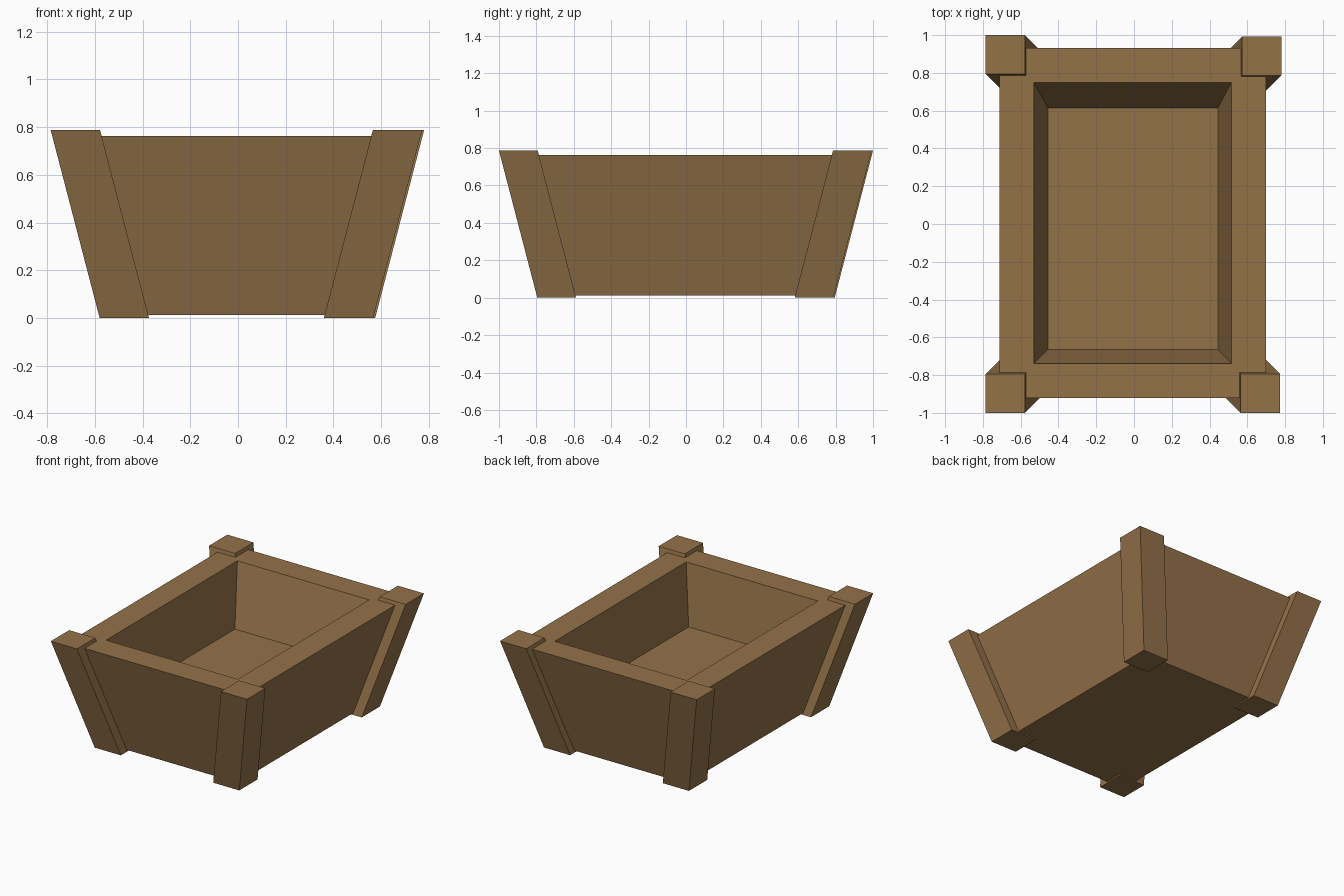
import bpy, bmesh

if "Cube" in bpy.data.objects:
    bpy.data.objects.remove(bpy.data.objects["Cube"])

wood = bpy.data.materials.new("brown wood")
wood.diffuse_color = (0.295, 0.168, 0.066, 1)
wood.use_nodes = True
wood.node_tree.nodes["Principled BSDF"].inputs["Base Color"].default_value = wood.diffuse_color


def ring(bm, x0, x1, y0, y1, z):
    return [bm.verts.new(p) for p in ((x0, y0, z), (x1, y0, z), (x1, y1, z), (x0, y1, z))]


def loft(name, rects):
    """Join rectangles (x0, x1, y0, y1, z) in order and cap both ends."""
    bm = bmesh.new()
    rings = [ring(bm, *r) for r in rects]
    for a, b in zip(rings, rings[1:]):
        for i in range(4):
            j = (i + 1) % 4
            bm.faces.new((a[i], a[j], b[j], b[i]))
    bm.faces.new(rings[0][::-1])
    bm.faces.new(rings[-1])
    bmesh.ops.recalc_face_normals(bm, faces=bm.faces[:])
    mesh = bpy.data.meshes.new(name)
    bm.to_mesh(mesh)
    bm.free()
    mesh.materials.append(wood)
    obj = bpy.data.objects.new(name, mesh)
    bpy.context.collection.objects.link(obj)


# Tapered trough: outer bottom, outer rim, inner rim, raised inner floor
loft("trough_body", [
    (-0.515, 0.505, -0.725, 0.735, 0.012),
    (-0.713, 0.70, -0.922, 0.933, 0.763),
    (-0.53, 0.516, -0.739, 0.75, 0.763),
    (-0.455, 0.444, -0.664, 0.615, 0.345),
])

# Slanted corner posts: side signs and outer top corner
W, LEAN = 0.207, 0.205
for name, sx, sy, x, y in (("front_left_post", -1, -1, -0.785, -1.0),
                           ("front_right_post", 1, -1, 0.772, -1.0),
                           ("back_left_post", -1, 1, -0.785, 1.0),
                           ("back_right_post", 1, 1, 0.78, 0.993)):
    rects = []
    for shift, z in ((LEAN, 0.0), (0.0, 0.787)):
        xo, yo = x - sx * shift, y - sy * shift
        xs, ys = sorted((xo, xo - sx * W)), sorted((yo, yo - sy * W))
        rects.append((*xs, *ys, z))
    loft(name, rects)
